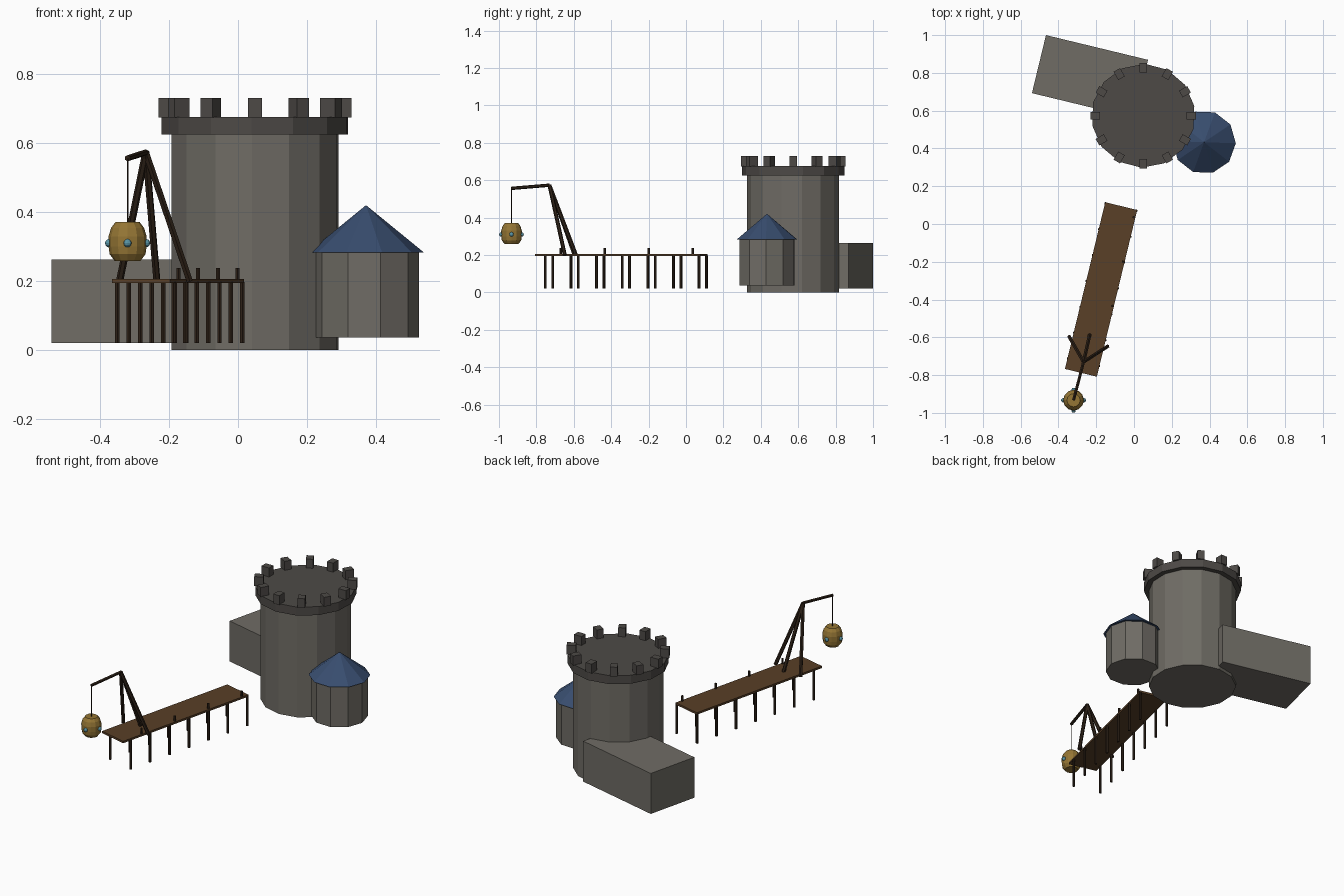
import bpy, bmesh
from math import radians, pi, sin, cos
from mathutils import Vector, Matrix

if "Cube" in bpy.data.objects:
    bpy.data.objects.remove(bpy.data.objects["Cube"])


def material(name, rgb):
    m = bpy.data.materials.new(name)
    m.diffuse_color = (*rgb, 1)
    m.use_nodes = True
    m.node_tree.nodes["Principled BSDF"].inputs["Base Color"].default_value = m.diffuse_color
    return m


STONE = material("stone", (0.16, 0.15, 0.13))
DARK = material("dark_stone", (0.075, 0.068, 0.062))
ROOF = material("blue_slate", (0.04, 0.075, 0.16))
PLANK = material("plank", (0.1, 0.05, 0.02))
BEAM = material("dark_wood", (0.028, 0.016, 0.009))
BRASS = material("brass", (0.3, 0.18, 0.035))
GLASS = material("blue_glass", (0.1, 0.3, 0.38))


def make(name, bm, mat):
    bmesh.ops.recalc_face_normals(bm, faces=bm.faces)
    me = bpy.data.meshes.new(name)
    bm.to_mesh(me)
    bm.free()
    me.materials.append(mat)
    ob = bpy.data.objects.new(name, me)
    bpy.context.collection.objects.link(ob)
    return ob


def lathe(name, centre, profile, sides, start, mat):
    """Faceted solid from (radius, z) rings; radius 0 makes a point."""
    bm = bmesh.new()
    rings = []
    for r, z in profile:
        angles = [start + 2 * pi * i / sides for i in range(sides if r else 1)]
        rings.append([bm.verts.new((centre[0] + r * cos(a), centre[1] + r * sin(a), z))
                      for a in angles])
    for lo, hi in zip(rings, rings[1:]):
        for i in range(sides):
            j = (i + 1) % sides
            if len(hi) == 1:
                bm.faces.new((lo[i], lo[j], hi[0]))
            else:
                bm.faces.new((lo[i], lo[j], hi[j], hi[i]))
    for ring in (rings[0], rings[-1]):
        if len(ring) > 1:
            bm.faces.new(ring)
    return make(name, bm, mat)


def box(name, matrix, size, mat):
    bm = bmesh.new()
    bmesh.ops.create_cube(bm, size=1, matrix=matrix @ Matrix.Diagonal((*size, 1)))
    return make(name, bm, mat)


def rod(name, a, b, radius, mat, sides=6):
    a, b = Vector(a), Vector(b)
    d = b - a
    rot = d.to_track_quat('Z', 'Y').to_matrix().to_4x4()
    bm = bmesh.new()
    bmesh.ops.create_cone(bm, cap_ends=True, segments=sides, radius1=radius, radius2=radius,
                          depth=d.length, matrix=Matrix.Translation((a + b) / 2) @ rot)
    return make(name, bm, mat)


# Main tower: shaft, overhanging collar and ring of merlons
T = (0.049, 0.573)
start = radians(-92)
lathe("tower_shaft", T, [(0.246, 0), (0.246, 0.627)], 14, start, STONE)
lathe("tower_collar", T, [(0.275, 0.625), (0.275, 0.676)], 14, start, DARK)
for i in range(12):
    m = (Matrix.Translation((T[0], T[1], 0.702)) @ Matrix.Rotation(i * pi / 6, 4, 'Z')
         @ Matrix.Translation((0.255, 0, 0)))
    box("merlon", m, (0.05, 0.04, 0.056), DARK)

# Side turret with pointed roof
S = (0.371, 0.433)
lathe("turret_body", S, [(0.154, 0.037), (0.154, 0.285)], 10, radians(-2), STONE)
lathe("turret_roof", S, [(0.168, 0.283), (0, 0.42)], 10, radians(-2), ROOF)

# Rear hall
tilt = Matrix.Rotation(radians(-13.6), 4, 'Z')
box("hall", Matrix.Translation((-0.233, 0.781, 0.1415)) @ tilt, (0.556, 0.316, 0.243), STONE)

# Pier: deck, support posts both sides, mooring posts on one side
pier = Matrix.Translation((-0.1745, -0.3465, 0)) @ tilt
box("pier_deck", pier @ Matrix.Translation((0, 0, 0.2)), (0.174, 0.908, 0.012), PLANK)
for i in range(7):
    y = -0.397 + i * 0.141
    for x in (-0.084, 0.084):
        rod("pier_post", pier @ Vector((x, y, 0.02)), pier @ Vector((x, y, 0.197)), 0.0075, BEAM)
for i in range(4):
    y = -0.313 + i * 0.242
    rod("mooring_post", pier @ Vector((0.078, y, 0.2)), pier @ Vector((0.078, y, 0.238)),
        0.0065, BEAM)

# Tripod crane with jib and rope
apex = (-0.267, -0.73, 0.573)
tip = (-0.32, -0.933, 0.556)
for foot in ((-0.343, -0.597, 0.2), (-0.235, -0.588, 0.2), (-0.14, -0.648, 0.2)):
    rod("crane_leg", foot, apex, 0.0105, BEAM)
rod("crane_jib", apex, tip, 0.009, BEAM)
rod("crane_rope", (tip[0], tip[1], 0.365), tip, 0.0025, BEAM)

# Hanging lantern with round windows
lathe("lantern", tip, [(0.037, 0.258), (0.052, 0.278), (0.055, 0.3), (0.055, 0.33),
                       (0.048, 0.354), (0.035, 0.371)], 12, 0, BRASS)
for i in range(4):
    a = i * pi / 2
    bm = bmesh.new()
    bmesh.ops.create_uvsphere(bm, u_segments=10, v_segments=6, radius=0.012,
                              matrix=Matrix.Translation((tip[0] + 0.054 * cos(a),
                                                         tip[1] + 0.054 * sin(a), 0.31)))
    make("lantern_window", bm, GLASS)
